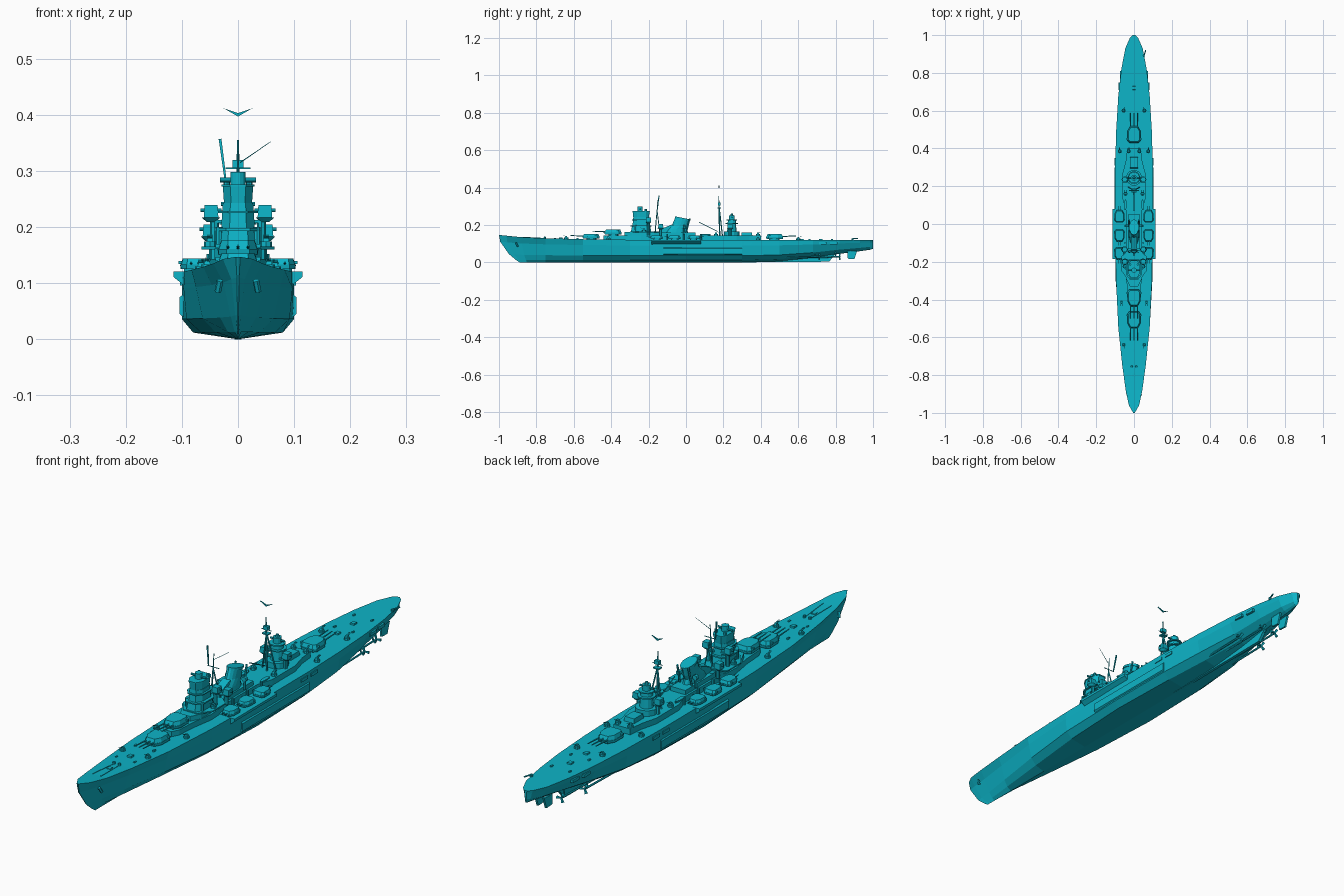
import bpy, bmesh, math
from mathutils import Vector

paint = bpy.data.materials.new("hull_paint")
paint.diffuse_color = (0.004, 0.46, 0.58, 1)

def loft(name, rings):
    """Skin equal-length closed rings and cap both ends."""
    bm = bmesh.new()
    vs = [[bm.verts.new(p) for p in r] for r in rings]
    n = len(rings[0])
    for a, b in zip(vs, vs[1:]):
        for i in range(n):
            bm.faces.new((a[i], a[(i + 1) % n], b[(i + 1) % n], b[i]))
    bm.faces.new(vs[0])
    bm.faces.new(vs[-1])
    bmesh.ops.recalc_face_normals(bm, faces=bm.faces)
    me = bpy.data.meshes.new(name)
    bm.to_mesh(me)
    bm.free()
    me.materials.append(paint)
    ob = bpy.data.objects.new(name, me)
    bpy.context.collection.objects.link(ob)
    return ob

def prism(name, half, z0, z1, taper=1.0, c=(0, 0), face=1):
    """Symmetric plan outline, given as (x, y) on the +x half, raised z0..z1."""
    out = half + [(-x, y) for x, y in reversed(half)]
    return loft(name, [[(c[0] + x * k, c[1] + face * y * k, z) for x, y in out]
                       for z, k in ((z0, 1), (z1, taper))])

def box(name, x, y, z0, z1, w, d, taper=1.0):
    return prism(name, [(w / 2, -d / 2), (w / 2, d / 2)], z0, z1, taper, (x, y))

def rod(name, p0, p1, r0, r1=None, n=6):
    p0, p1 = Vector(p0), Vector(p1)
    d = (p1 - p0).normalized()
    u = d.orthogonal().normalized()
    v = d.cross(u)
    ang = [2 * math.pi * i / n for i in range(n)]
    return loft(name, [[p + (u * math.cos(a) + v * math.sin(a)) * r for a in ang]
                       for p, r in ((p0, r0), (p1, r0 if r1 is None else r1))])

def drum(name, x, y, z0, z1, r, r1=None, n=12):
    return rod(name, (x, y, z0), (x, y, z1), r, r1, n)

# Hull: y, half widths at deck / side / lower / bilge, keel z, deck z, bow rake
stations = [
    (-1.0, .004, .002, .001, .001, 0, .147, .11), (-.96, .027, .012, .005, .002, 0, .143, .08),
    (-.88, .044, .026, .013, .006, 0, .135, .03), (-.75, .062, .047, .032, .018, 0, .129, 0),
    (-.55, .083, .075, .063, .04, 0, .124, 0), (-.3, .095, .097, .092, .066, 0, .121, 0),
    (0, .1, .1, .1, .08, 0, .12, 0), (.3, .1, .1, .099, .072, 0, .12, 0),
    (.5, .094, .094, .085, .055, .006, .12, 0), (.68, .083, .08, .06, .03, .024, .12, 0),
    (.82, .067, .062, .045, .02, .046, .12, 0), (.93, .046, .04, .028, .012, .06, .12, 0),
    (.985, .022, .017, .012, .006, .068, .12, 0), (1.0, .006, .004, .003, .002, .073, .12, 0)]
rings = []
for y, *ws, zk, zd, rake in stations:
    half = [(w, y + rake * (1 - t) ** 2, zk + t * (zd - zk))
            for w, t in zip(ws + [0], (1, .75, .3, .1, 0))]
    rings.append(half + [(-a, b, c) for a, b, c in reversed(half[:-1])])
loft("hull", rings)

# Skeg, shafts, propellers, rudders
loft("skeg", [[(x, a, 0), (x, .765, .004), (x, .80, .045), (x, a, .05)]
              for x, a in ((-.006, .25), (.006, .25))])
for s in (-1, 1):
    for x, y0, y1 in ((.03, .55, .82), (.055, .45, .71)):
        rod("propeller_shaft", (s * x, y0, .025), (s * x, y1, .03), .004)
        rod("shaft_strut", (s * x, y1 - .02, .03), (s * x * .8, y1 - .02, .07), .003, n=4)
        for k in range(3):
            a = k * 2.094
            rod("propeller_blade", (s * x, y1, .03),
                (s * x + .018 * math.cos(a), y1 + .003, .03 + .018 * math.sin(a)), .003, .006, 4)
    loft("rudder", [[(s * .018 + w, .862, .06), (s * .018 + w, .865, .02),
                     (s * .018 + w, .90, .018), (s * .018 + w, .915, .062)] for w in (-.004, .004)])
    rod("rudder_post", (s * .018, .88, .055), (s * .018, .88, .085), .004)

# Side sponsons and hull fittings
for s in (-1, 1):
    loft("gun_sponson", [[(s * .085, y, .121), (s * .115, y, .121), (s * .115, y, .111), (s * .095, y, .095)]
                         for y in (-.185, .08)])
    for y, w in ((.27, .098), (.33, .098), (.73, .076), (.79, .069)):
        box("hull_hatch", s * w, y, .096, .108, .01, .04)
    loft("armour_belt", [[(s * .092, y, .035), (s * .104, y, .045), (s * .104, y, .075), (s * .092, y, .085)]
                         for y in (-.12, .3)])
    rod("anchor", (s * .032, -.91, .105), (s * .036, -.90, .085), .006)

# Deckhouse
prism("deckhouse", [(.018, -.44), (.032, -.41), (.036, -.33), (.05, -.24), (.048, -.19), (.04, -.16),
                    (.04, .06), (.06, .13), (.06, .27), (.042, .34), (.036, .40)], .115, .143)
prism("bridge_base", [(.022, -.33), (.042, -.29), (.042, -.17), (.03, -.12)], .143, .162)
prism("bridge_wing_deck", [(.03, -.30), (.065, -.25), (.065, -.17), (.03, -.14)], .160, .165)
prism("funnel_base", [(.032, -.15), (.032, .05)], .143, .160)

# Main triple turrets and secondary twin turrets
def turret(name, x, y, z, face, size, guns, reach):
    out = [(a * size, b * size) for a, b in
           ((.02, -.046), (.034, -.02), (.035, .03), (.024, .042))]
    drum("turret_barbette", x, y, z - .018 * size, z + .003, .028 * size)
    prism(name, out, z, z + .011 * size, 1.04, (x, y), face)
    prism(name + "_roof", out, z + .011 * size, z + .026 * size, .86, (x, y), face)
    box("turret_rangefinder", x, y + face * .022 * size, z + .013 * size, z + .02 * size, .08 * size, .01 * size)
    for i in range(guns):
        gx = x + (i - (guns - 1) / 2) * .018 * size
        rod("gun_barrel", (gx, y - face * .03 * size, z + .013 * size),
            (gx, y - face * reach, z + .017 * size), .0032 * size, .002 * size, 8)

turret("fore_turret", 0, -.505, .127, 1, 1, 3, .112)
turret("raised_fore_turret", 0, -.388, .150, 1, 1, 3, .112)
turret("aft_turret", 0, .472, .125, -1, 1, 3, .115)
for s in (-1, 1):
    for y in (-.155, -.06, .04):
        turret("side_turret", s * .077, y, .125, 1 if y < 0 else -1, .72, 2, .055)

# Light guns on round mounts
def light_gun(x, y, z, face, r=.011):
    drum("light_gun_tub", x, y, z - .004, z + .006, r, n=8)
    box("light_gun_mount", x, y, z + .006, z + .014, r * 1.1, r * 1.1, .7)
    for d in (-.0035, 0, .0035):
        rod("light_gun_barrel", (x + d, y, z + .011), (x + d, y + face * .019, z + .018), .001, n=4)

for s in (-1, 1):
    for x, y, z, f in ((.055, -.64, .127, -1), (.066, -.415, .124, -1), (.055, .6, .122, 1),
                       (.075, .385, .122, 1), (.028, .385, .145, 1), (.045, .16, .146, 1),
                       (.05, -.225, .168, -1)):
        light_gun(s * x, y, z, f)

# Bridge tower: stacked faceted storeys with overhanging decks
def storey(name, z0, z1, w, d, y, taper=1.0):
    prism(name, [(w * .5, -d), (w, -d * .5), (w, d * .6), (w * .6, d)], z0, z1, taper, (0, y))

storey("bridge_lower", .162, .195, .038, .055, -.24, .88)
storey("bridge_gallery", .193, .198, .042, .056, -.24)
storey("bridge_middle", .198, .243, .030, .046, -.24, .9)
storey("bridge_gallery", .225, .229, .036, .05, -.24)
storey("bridge_upper", .243, .272, .025, .042, -.24, 1.08)
storey("bridge_roof", .272, .276, .029, .047, -.24)
drum("fire_director", 0, -.245, .276, .298, .014)
rod("main_rangefinder", (-.032, -.245, .284), (.032, -.245, .284), .0045, n=8)
for s in (-1, 1):
    drum("bridge_lookout", s * .02, -.215, .276, .287, .006, n=8)
    drum("bridge_leg", s * .034, -.27, .143, .20, .006, n=8)

# Directors on flared pedestals beside the bridge, funnel and aft tower
for s in (-1, 1):
    for x, y, z in ((.048, -.20, .217), (.05, -.135, .183), (.048, .235, .183)):
        drum("director_pedestal", s * (x - .006), y, .143, z - .008, .008, n=8)
        drum("director_platform", s * x, y, z - .008, z, .008, .017)
        box("director_house", s * x, y, z, z + .022, .026, .028, .9)
        box("director_bracket", s * (x - .02), y, z - .01, z - .004, .03, .012)
        rod("director_arm", (s * x - .019, y, z + .013), (s * x + .019, y, z + .013), .003)

# Raked funnel with cap and trunk
def oval(cy, z, rx, ry, tilt=0):
    return [(rx * math.cos(a), cy + ry * math.sin(a), z + tilt * math.sin(a))
            for a in (math.tau * i / 16 for i in range(16))]
loft("funnel", [oval(-.055, .15, .028, .07), oval(-.05, .178, .025, .055),
                oval(-.03, .20, .022, .043, -.004), oval(-.018, .236, .022, .038, -.008)])
loft("funnel_cap", [oval(-.019, .229, .025, .041, -.008), oval(-.017, .238, .025, .041, -.008)])
loft("funnel_trunk", [[(x, -.15, .15), (x, -.135, .178), (x, -.07, .205), (x, -.06, .15)] for x in (-.016, .016)])
for s in (-1, 1):
    rod("steam_pipe", (s * .026, .0, .155), (s * .024, .02, .235), .004)
    rod("searchlight_post", (s * .036, -.01, .15), (s * .036, -.01, .185), .005)
    rod("searchlight", (s * .036, -.016, .191), (s * .036, -.002, .191), .01, n=8)

# Fore mast behind the bridge, with slanted signal poles
rod("fore_mast", (0, -.165, .16), (0, -.15, .335), .003, .0015)
for s in (-1, 1):
    rod("fore_mast_leg", (s * .02, -.14, .16), (0, -.155, .28), .0025)
rod("fore_yard", (-.025, -.152, .283), (.025, -.152, .283), .0015, n=4)
rod("signal_pole", (-.022, -.152, .283), (-.032, -.145, .357), .0025, .0035, 4)
rod("signal_gaff", (.004, -.155, .315), (.058, -.14, .352), .0012, .0006, 4)

# Aft tower
drum("aft_tower_base", 0, .245, .143, .165, .042, n=12)
drum("aft_tower", 0, .245, .165, .225, .026, .022)
drum("aft_tower_deck", 0, .245, .205, .210, .034)
drum("aft_tower_deck", 0, .245, .225, .230, .03)
drum("aft_director", 0, .245, .230, .252, .016)
rod("aft_rangefinder", (-.03, .245, .241), (.03, .245, .241), .004)
drum("aft_director_cap", 0, .245, .252, .262, .008, .005, 8)
box("aft_house", 0, .325, .143, .16, .045, .06, .9)

# Aft tripod main mast with V-shaped top
rod("main_mast", (0, .18, .14), (0, .175, .355), .004, .002, 8)
for s in (-1, 1):
    rod("main_mast_leg", (s * .03, .195, .14), (0, .178, .29), .003)
    loft("mast_top_vane", [[(0, y, .397), (s * .026, y, .412), (0, y, .403)] for y in (.174, .179)])
rod("main_yard", (-.022, .177, .305), (.022, .177, .305), .0015, n=4)
box("mast_platform", 0, .178, .288, .293, .026, .02)
box("mast_lookout", 0, .178, .305, .32, .02, .014)
rod("boat_boom", (0, .17, .165), (0, .07, .215), .002)

# Ship's boats, capstans, vents and chains
for s in (-1, 1):
    loft("ship_boat", [[(s * .045 + w, y, z) for w, z in ((-q, .152), (q, .152), (q * .5, .144), (-q * .5, .144))]
                       for y, q in ((.075, .001), (.09, .008), (.115, .008), (.13, .002))])
    drum("capstan", s * .012, -.755, .127, .138, .006, .005, 8)
    rod("anchor_chain", (s * .012, -.76, .13), (s * .018, -.88, .136), .0015, n=4)
    for y in (-.7, -.58, .66, .78):
        box("deck_bollard", s * .04, y, .118, .131 if y < 0 else .125, .006, .012)
    for y in (-.10, -.01, .08):
        drum("deck_vent", s * .048, y, .118, .152, .005, n=8)
for y in (-.8, -.67, .62, .72):
    box("deck_hatch", 0, y, .118, .134 if y < 0 else .126, .018, .02, .9)
drum("stern_crane_post", .052, .89, .118, .128, .006, n=8)
rod("stern_crane_arm", (.052, .89, .127), (.062, .92, .127), .003)
